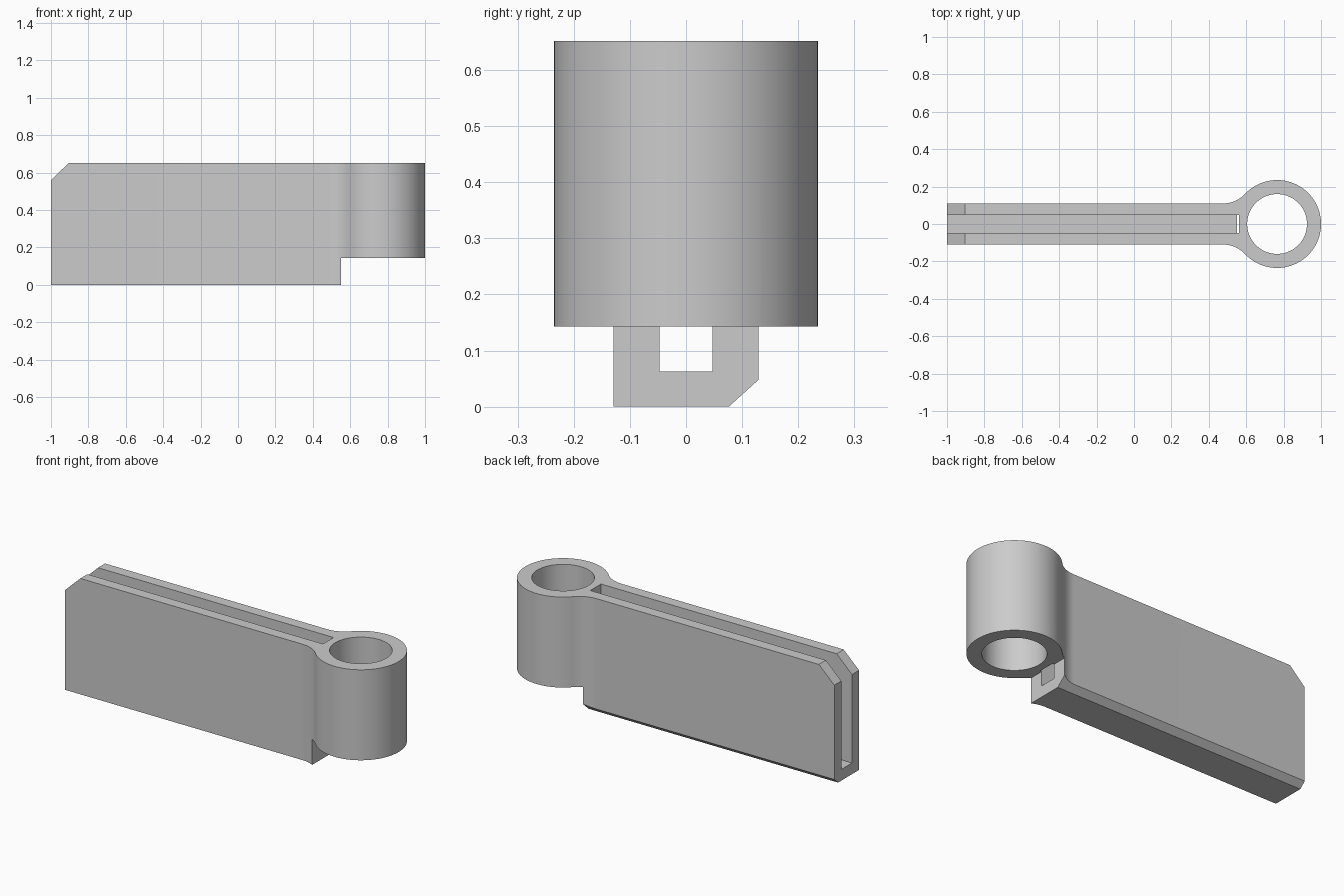
import bpy, bmesh
from math import sin, cos, pi, atan2, sqrt

if "Cube" in bpy.data.objects:
    bpy.data.objects.remove(bpy.data.objects["Cube"])

# Main dimensions
TOP, STEP_Z, STEP_X = 0.652, 0.143, 0.552
RING_X, RING_R, BORE_R = 0.765, 0.235, 0.16
HALF_W, FILLET = 0.11, 0.16

grey = bpy.data.materials.new("plain grey")
grey.use_nodes = True
grey.diffuse_color = (0.6, 0.6, 0.6, 1)
grey.node_tree.nodes["Principled BSDF"].inputs["Base Color"].default_value = (0.6, 0.6, 0.6, 1)


def prism(name, points, axis, low, high):
    """Extrude a flat outline along x, y or z."""
    place = {"x": lambda a, b, t: (t, a, b),
             "y": lambda a, b, t: (a, t, b),
             "z": lambda a, b, t: (a, b, t)}[axis]
    bm = bmesh.new()
    ends = [[bm.verts.new(place(a, b, t)) for a, b in points] for t in (low, high)]
    for end in ends:
        bm.faces.new(end)
    n = len(points)
    for i in range(n):
        j = (i + 1) % n
        bm.faces.new((ends[0][i], ends[0][j], ends[1][j], ends[1][i]))
    bmesh.ops.recalc_face_normals(bm, faces=bm.faces)
    mesh = bpy.data.meshes.new(name)
    bm.to_mesh(mesh)
    bm.free()
    mesh.materials.append(grey)
    obj = bpy.data.objects.new(name, mesh)
    bpy.context.collection.objects.link(obj)
    return obj


def box(x0, x1, y0, y1):
    return [(x0, y0), (x1, y0), (x1, y1), (x0, y1)]


def arc(cx, cy, r, start, end, steps):
    angles = [start + (end - start) * i / steps for i in range(steps + 1)]
    return [(cx + r * cos(a), cy + r * sin(a)) for a in angles]


# Outline: flat arm flowing through fillets into a round eye
fillet_y = HALF_W + FILLET
reach = sqrt((RING_R + FILLET) ** 2 - fillet_y ** 2)
fillet_x = RING_X - reach
turn = atan2(-fillet_y, reach)
upper = arc(RING_X, 0, RING_R, 0, pi + turn, 40)
upper += arc(fillet_x, fillet_y, FILLET, turn, -pi / 2, 14)[1:]
upper.append((-1, HALF_W))
lower = [(x, -y) for x, y in reversed(upper[1:])]
body = prism("hinge_arm", upper + lower, "z", 0, TOP)

# Cutters
cutters = [
    prism("bore_cutter", arc(RING_X, 0, BORE_R, 0, 2 * pi, 72)[:-1], "z", -1, 1),
    prism("step_cutter", box(STEP_X, 2, -1, STEP_Z), "y", -1, 1),
    prism("slot_cutter", box(-0.0475, 0.0475, 0.063, 1), "x", -2, 0.562),
    prism("nose_chamfer_cutter", [(-1.1, 0.465), (-0.805, 0.747), (-1.1, 0.747)], "y", -1, 1),
    prism("back_chamfer_cutter", [(0.021, -0.05), (0.353, 0.25), (0.353, -0.05)],
          "x", -2, STEP_X + 0.001),
]
for cutter in cutters:
    cut = body.modifiers.new(cutter.name, "BOOLEAN")
    cut.operation, cut.solver, cut.object = "DIFFERENCE", "EXACT", cutter
    cutter.hide_render = True

# Apply the cuts, remove the cutters and smooth the round walls
bpy.ops.object.select_all(action="DESELECT")
bpy.context.view_layer.objects.active = body
body.select_set(True)
for cutter in cutters:
    bpy.ops.object.modifier_apply(modifier=cutter.name)
    bpy.data.objects.remove(cutter)
bpy.ops.object.shade_smooth_by_angle(angle=pi / 6)
